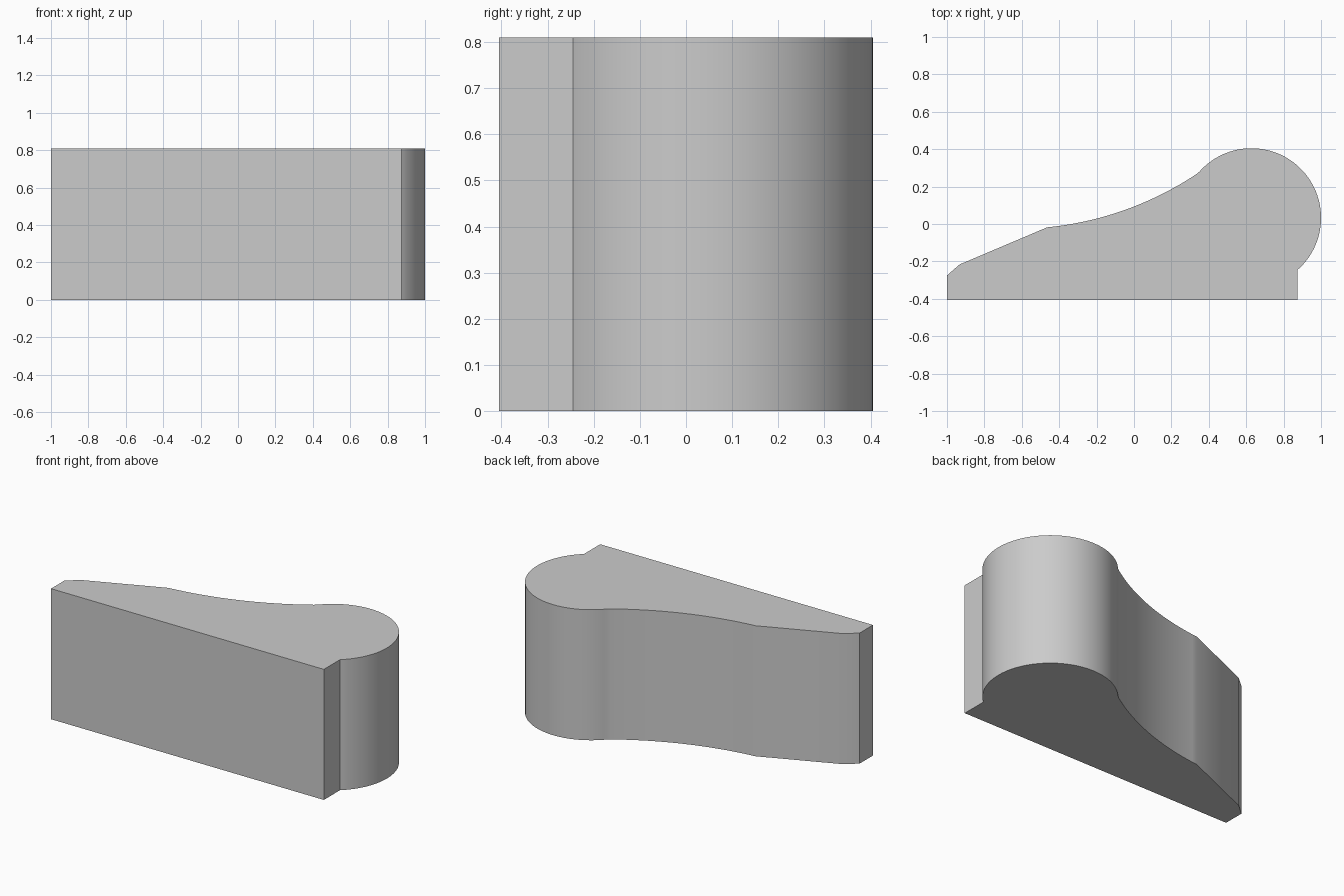
import bpy
import bmesh
from math import atan2, cos, sin, pi, radians
from mathutils import Vector

if "Cube" in bpy.data.objects:
    bpy.data.objects.remove(bpy.data.objects["Cube"], do_unlink=True)

HEIGHT = 0.81
CENTRE, RADIUS = Vector((0.628, 0.033)), 0.372


def arc(start, end, centre, steps, ccw):
    """Points on a circular arc from start to end, both included."""
    a0 = atan2(*(start - centre).yx)
    a1 = atan2(*(end - centre).yx)
    if ccw and a1 < a0:
        a1 += 2 * pi
    if not ccw and a1 > a0:
        a1 -= 2 * pi
    r = (start - centre).length
    angles = [a0 + (a1 - a0) * i / steps for i in range(steps + 1)]
    return [centre + r * Vector((cos(a), sin(a))) for a in angles]


# Outline, counter-clockwise from the front left corner
neck = Vector((0.873, -0.245))
shoulder = Vector((0.334, 0.267))
hip = Vector((-0.465, -0.018))
toe = [(-0.932, -0.216), (-1.0, -0.275)]

# Round head
head = [CENTRE + (p - CENTRE).normalized() * RADIUS
        for p in arc(neck, shoulder, CENTRE, 64, True)]
head[0], head[-1] = neck, shoulder

# Hollow sweep from the head down to the straight ramp
chord = hip - shoulder
sag = 0.052
sweep_radius = (chord.length ** 2 / 4 + sag ** 2) / (2 * sag)
outward = Vector((chord.y, -chord.x)).normalized()
sweep_centre = (hip + shoulder) / 2 + outward * (sweep_radius - sag)
sweep = arc(shoulder, hip, sweep_centre, 24, False)

outline = [Vector((-1.0, -0.405)), Vector((0.873, -0.405))]
outline += head + sweep[1:] + [Vector(p) for p in toe]

# Extrude the outline upwards into a solid
bm = bmesh.new()
base = bm.faces.new([bm.verts.new((p.x, p.y, 0)) for p in outline])
top = bmesh.ops.extrude_face_region(bm, geom=[base], use_keep_orig=True)
bmesh.ops.translate(bm, vec=(0, 0, HEIGHT),
                    verts=[v for v in top["geom"] if isinstance(v, bmesh.types.BMVert)])
bmesh.ops.recalc_face_normals(bm, faces=bm.faces)
mesh = bpy.data.meshes.new("wedge_block")
bm.to_mesh(mesh)
bm.free()

block = bpy.data.objects.new("wedge_block", mesh)
bpy.context.collection.objects.link(block)

# Plain grey finish
grey = bpy.data.materials.new("light_grey")
grey.use_nodes = True
colour = (0.6, 0.6, 0.6, 1)
grey.diffuse_color = colour
grey.node_tree.nodes["Principled BSDF"].inputs["Base Color"].default_value = colour
mesh.materials.append(grey)

# Smooth curved walls, keep the real corners crisp
bpy.ops.object.select_all(action="DESELECT")
block.select_set(True)
bpy.context.view_layer.objects.active = block
bpy.ops.object.shade_smooth_by_angle(angle=radians(30))
